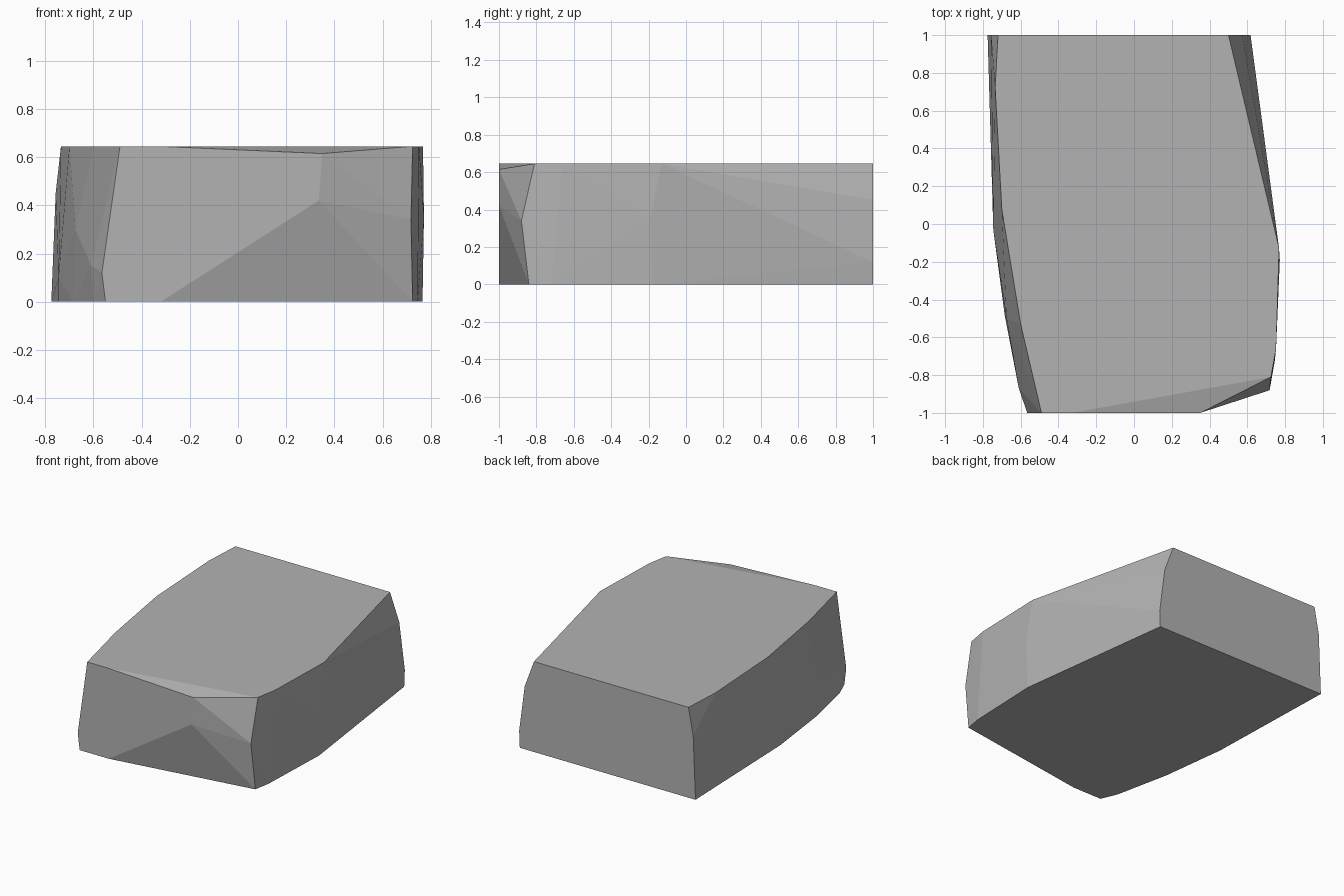
import bpy, bmesh, math

if "Cube" in bpy.data.objects:
    bpy.data.objects.remove(bpy.data.objects["Cube"])

H = 0.645

# Outlines of the faceted block: flat top, flat base, and bulging corners between
top = [(-0.72, 1), (0.50, 1), (0.768, -0.13), (0.752, -0.66), (0.725, -0.81),
       (-0.33, -1), (-0.49, -1), (-0.60, -0.53), (-0.70, 0.08), (-0.735, 0.72)]
base = [(-0.775, 1), (0.612, 1), (0.766, -0.18), (0.746, -0.72), (0.725, -0.84),
        (-0.32, -1), (-0.55, -1), (-0.60, -0.88), (-0.685, -0.48), (-0.745, 0.0)]
middle = [(-0.757, 1, 0.45), (0.573, 1, 0.45), (0.617, 1, 0.12),
          (0.772, -0.19, 0.35), (0.718, -0.88, 0.34), (0.35, -1, 0.615),
          (0.335, -1, 0.42), (-0.565, -1, 0.12), (-0.61, -0.87, 0.15),
          (-0.675, -0.50, 0.30), (-0.745, -0.03, 0.10)]

# Stone block as a convex hull
bm = bmesh.new()
for x, y in top:
    bm.verts.new((x, y, H))
for x, y in base:
    bm.verts.new((x, y, 0))
for p in middle:
    bm.verts.new(p)
res = bmesh.ops.convex_hull(bm, input=bm.verts[:])
loose = [v for v in bm.verts if not v.link_faces]
bmesh.ops.delete(bm, geom=loose, context='VERTS')
bmesh.ops.dissolve_limit(bm, angle_limit=math.radians(0.5),
                         verts=bm.verts[:], edges=bm.edges[:])
bmesh.ops.recalc_face_normals(bm, faces=bm.faces[:])

mesh = bpy.data.meshes.new("stone_block")
bm.to_mesh(mesh)
bm.free()
block = bpy.data.objects.new("stone_block", mesh)
bpy.context.collection.objects.link(block)

# Plain stone grey
grey = bpy.data.materials.new("stone grey")
grey.diffuse_color = (0.45, 0.45, 0.45, 1)
grey.use_nodes = True
grey.node_tree.nodes["Principled BSDF"].inputs["Base Color"].default_value = grey.diffuse_color
mesh.materials.append(grey)
